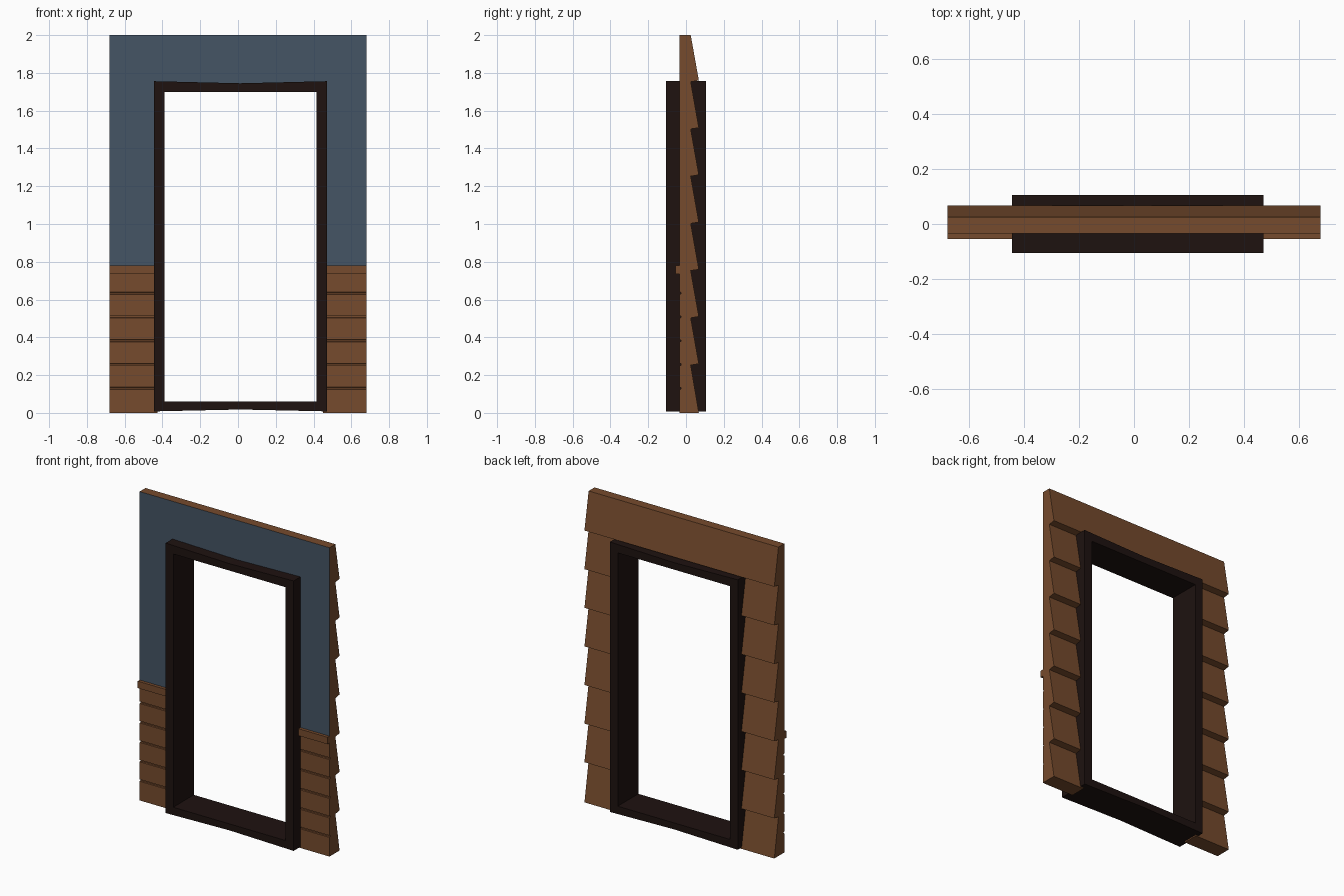
import bpy, bmesh

if "Cube" in bpy.data.objects:
    bpy.data.objects.remove(bpy.data.objects["Cube"])


def material(name, rgb):
    m = bpy.data.materials.new(name)
    m.diffuse_color = (*rgb, 1)
    m.use_nodes = True
    m.node_tree.nodes["Principled BSDF"].inputs["Base Color"].default_value = m.diffuse_color
    return m


wood = material("brown_wood", (0.18, 0.07, 0.026))
paint = material("blue_plaster", (0.06, 0.09, 0.13))
dark = material("dark_wood", (0.013, 0.006, 0.005))


def finish(bm, name, *mats):
    bmesh.ops.recalc_face_normals(bm, faces=bm.faces)
    mesh = bpy.data.meshes.new(name)
    bm.to_mesh(mesh)
    bm.free()
    for m in mats:
        mesh.materials.append(m)
    ob = bpy.data.objects.new(name, mesh)
    bpy.context.collection.objects.link(ob)
    return ob


def extrude(bm, points, offset):
    face = bm.faces.new([bm.verts.new(p) for p in points])
    ext = bmesh.ops.extrude_face_region(bm, geom=[face])["geom"]
    verts = [g for g in ext if isinstance(g, bmesh.types.BMVert)]
    bmesh.ops.translate(bm, verts=verts, vec=offset)


# Wall cross-section (y, z): grooved panelling, rail and plaster on the front
FRONT, RAIL = -0.035, -0.055
profile = [(FRONT, 0)]
for i in range(1, 6):
    z = 0.004 + i * 0.126
    profile += [(FRONT, z - 0.006), (FRONT + 0.008, z - 0.004),
                (FRONT + 0.008, z + 0.004), (FRONT, z + 0.006)]
profile += [(FRONT, 0.735), (RAIL, 0.735), (RAIL, 0.78), (FRONT, 0.78), (FRONT, 2)]
# Overlapping siding boards on the back
for i in range(7, -1, -1):
    profile += [(0.025, (i + 1) * 0.25 + (0.003 if i < 7 else 0)),
                (0.068, i * 0.25 + (0.01 if i else 0))]

bm = bmesh.new()
extrude(bm, [(-0.68, y, z) for y, z in profile], (1.36, 0, 0))
bmesh.ops.recalc_face_normals(bm, faces=bm.faces)
for f in bm.faces:
    if f.normal.y < -0.99 and f.calc_center_median().z > 0.9:
        f.material_index = 1
wall = finish(bm, "wall", wood, paint)

# Doorway opening cut through the wall down to the ground
bm = bmesh.new()
extrude(bm, [(-0.425, -0.3, -0.1), (0.45, -0.3, -0.1), (0.45, -0.3, 1.73), (-0.425, -0.3, 1.73)],
        (0, 0.6, 0))
cutter = finish(bm, "opening_cutter", wood)
cutter.hide_render = True
mod = wall.modifiers.new("opening", 'BOOLEAN')
mod.operation, mod.solver, mod.object = 'DIFFERENCE', 'EXACT', cutter
bpy.context.view_layer.objects.active = wall
bpy.ops.object.modifier_apply(modifier=mod.name)
bpy.data.objects.remove(cutter)

# Door frame: ring of quads, head and sill slightly worn in the middle
outer = [(-0.445, 0.008), (0.0125, 0.018), (0.472, 0.008),
         (0.472, 1.756), (0.0125, 1.745), (-0.445, 1.756)]
inner = [(-0.39, 0.06), (0.0125, 0.06), (0.415, 0.06),
         (0.415, 1.70), (0.0125, 1.70), (-0.39, 1.70)]
bm = bmesh.new()
rings = [[bm.verts.new((x, y, z)) for x, z in loop]
         for loop, y in ((outer, -0.105), (inner, -0.105), (inner, 0.105), (outer, 0.105))]
for a, b in zip(rings, rings[1:] + rings[:1]):
    for i in range(6):
        j = (i + 1) % 6
        bm.faces.new((a[i], a[j], b[j], b[i]))
finish(bm, "door_frame", dark)
